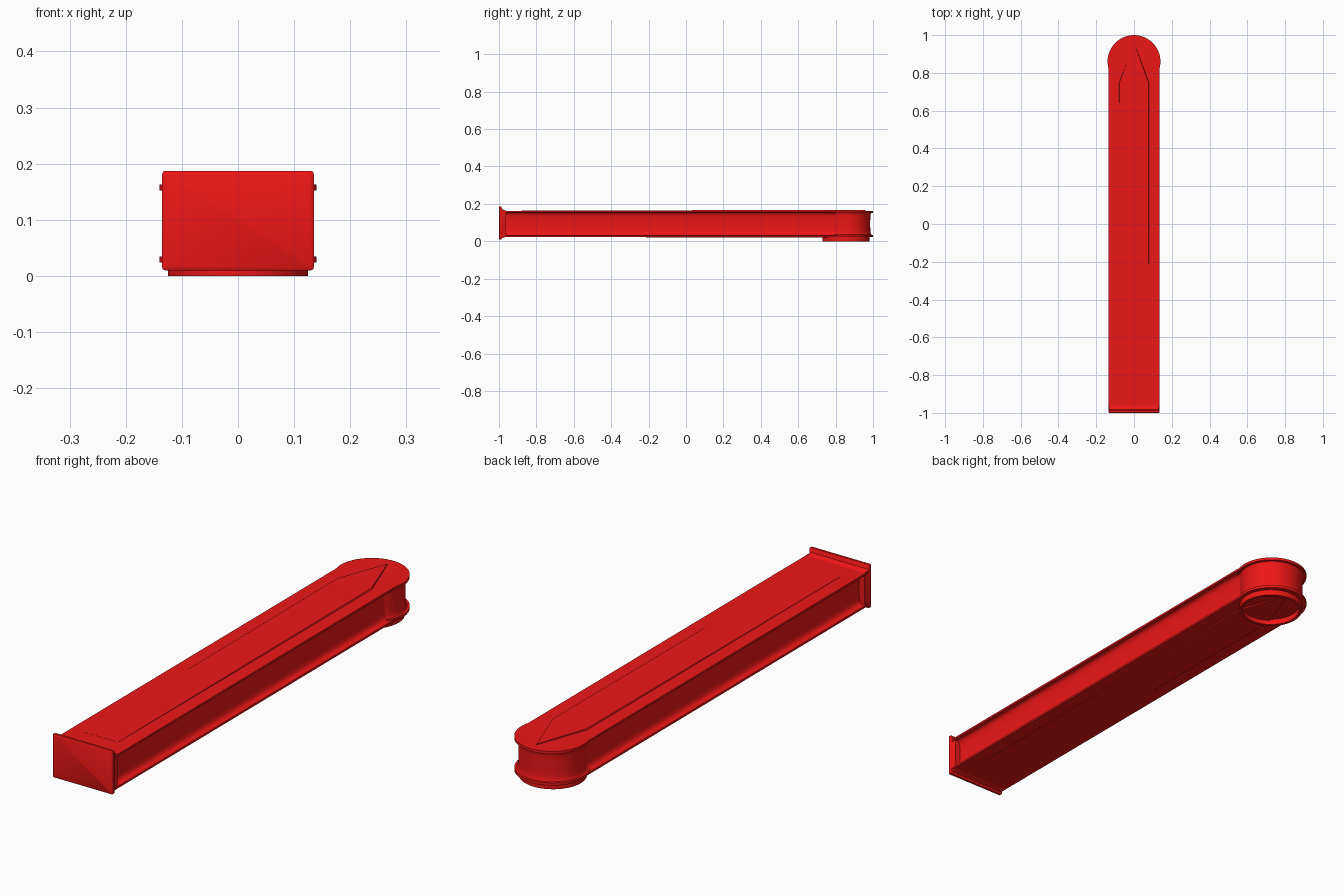
import bpy, bmesh, math

if "Cube" in bpy.data.objects:
    bpy.data.objects.remove(bpy.data.objects["Cube"])

red = bpy.data.materials.new("red")
red.diffuse_color = (0.85, 0.008, 0.008, 1)
red.use_nodes = True
red.node_tree.nodes["Principled BSDF"].inputs["Base Color"].default_value = red.diffuse_color
MID = 0.0935      # mid height of the beam
HALF = 0.0695     # half height of the beam
HEAD_Y = 0.86     # centre of the round head


def finish(bm, name, angle=35):
    bmesh.ops.recalc_face_normals(bm, faces=bm.faces)
    me = bpy.data.meshes.new(name)
    bm.to_mesh(me)
    bm.free()
    ob = bpy.data.objects.new(name, me)
    bpy.context.collection.objects.link(ob)
    me.materials.append(red)
    bpy.ops.object.select_all(action='DESELECT')
    ob.select_set(True)
    bpy.context.view_layer.objects.active = ob
    bpy.ops.object.shade_smooth_by_angle(angle=math.radians(angle))
    return ob


def loft(name, rings, angle=35):
    """Skin closed rings of points and cap both ends."""
    bm = bmesh.new()
    vs = [[bm.verts.new(p) for p in r] for r in rings]
    n = len(vs[0])
    for a, b in zip(vs, vs[1:]):
        for i in range(n):
            j = (i + 1) % n
            bm.faces.new((a[i], a[j], b[j], b[i]))
    bm.faces.new(vs[0])
    bm.faces.new(vs[-1])
    return finish(bm, name, angle)


def lathe(name, profile, cy, steps=64, closed=False):
    """Spin (radius, z) points round a vertical axis at y = cy."""
    bm = bmesh.new()
    vs = [bm.verts.new((r, cy, z)) for r, z in profile]
    pairs = list(zip(vs, vs[1:])) + ([(vs[-1], vs[0])] if closed else [])
    edges = [bm.edges.new(p) for p in pairs]
    bmesh.ops.spin(bm, geom=vs + edges, cent=(0, cy, 0), axis=(0, 0, 1),
                   angle=2 * math.pi, steps=steps)
    bmesh.ops.remove_doubles(bm, verts=bm.verts, dist=1e-5)
    return finish(bm, name)


def groove(outer, inner, lip, steps=16):
    """Concave side profile from top to bottom, between two flat lips."""
    h = HALF - lip
    pts = [(outer, MID + HALF), (outer, MID + h)]
    for i in range(steps + 1):
        t = math.pi * i / steps
        c, s = math.cos(t), math.sin(t)
        z = math.copysign(abs(c) ** 0.6, c) * h
        pts.append((outer - 0.006 - (outer - 0.006 - inner) * s ** 0.6, MID + z))
    return pts + [(outer, MID - h), (outer, MID - HALF)]


# beam with a concave channel along each side
side = groove(0.135, 0.105, 0.008)
section = side + [(-x, z) for x, z in reversed(side)]
loft("beam", [[(x, y, z) for x, z in section] for y in (-0.985, HEAD_Y)])

# round head with a grooved neck
lathe("round_head", [(0, MID + HALF)] + groove(0.14, 0.125, 0.011)
      + [(0, MID - HALF)], HEAD_Y)

# open ring under the head
lathe("foot_ring", [(0.125, 0), (0.125, 0.026), (0.113, 0.026), (0.113, 0)],
      0.855, closed=True)


def rounded_rect(y, w, z0, z1, r):
    pts = []
    for cx, cz, a0 in ((w - r, z1 - r, 0), (r - w, z1 - r, 90),
                       (r - w, z0 + r, 180), (w - r, z0 + r, 270)):
        for k in range(5):
            a = math.radians(a0 + k * 22.5)
            pts.append((cx + r * math.cos(a), y, cz + r * math.sin(a)))
    return pts


# end plate, slightly domed in front and flared into the beam behind
loft("end_plate", [rounded_rect(*a) for a in (
    (-1.0, 0.130, 0.015, 0.182, 0.006),
    (-0.997, 0.135, 0.010, 0.187, 0.005),
    (-0.988, 0.135, 0.010, 0.187, 0.005),
    (-0.982, 0.132, 0.018, 0.171, 0.004),
    (-0.962, 0.130, 0.024, 0.163, 0.004))])

# raised pointed panels on the top and the bottom, fading out near the plate
for name, s in (("top_panel", 1), ("bottom_panel", -1)):
    outline = [(-0.08, -0.88), (0.08, -0.88), (0.08, 0.75), (0, 0.96), (-0.08, 0.75)]
    low = [(x, y, MID + s * (HALF - 0.004)) for x, y in outline]
    rise = [0.0005, 0.0005, 0.005, 0.003, 0.005]
    high = [(x * 0.95, y, MID + s * (HALF + h)) for (x, y), h in zip(outline, rise)]
    loft(name, [low, high], 20)
